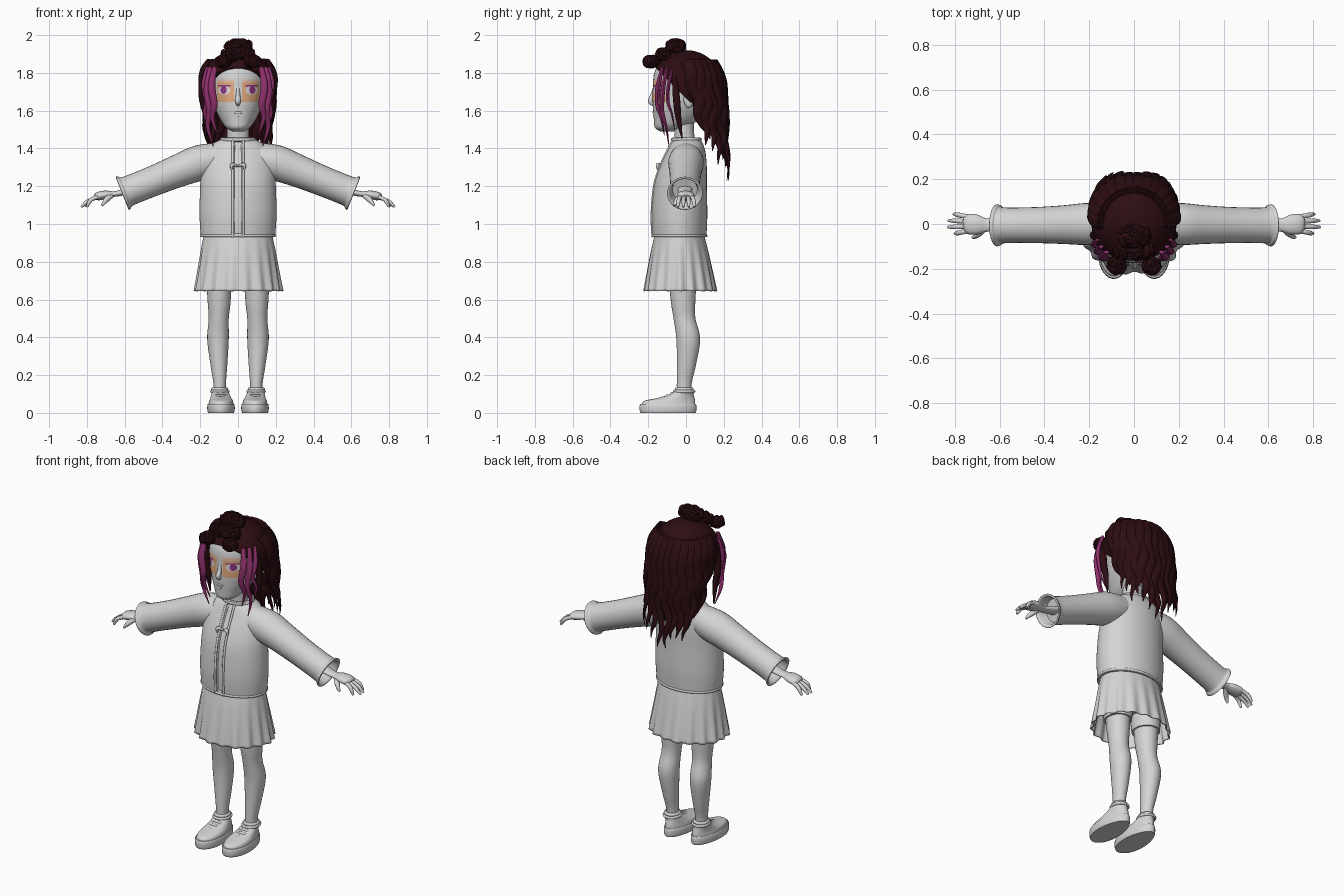
import bpy, bmesh, math, random
from math import sin, cos, pi, radians
from mathutils import Vector, Matrix
from mathutils.bvhtree import BVHTree

random.seed(4)
if "Cube" in bpy.data.objects:
    bpy.data.objects.remove(bpy.data.objects["Cube"])
made = []


def material(name, rgb):
    m = bpy.data.materials.new(name)
    m.use_nodes = True
    m.diffuse_color = (*rgb, 1)
    m.node_tree.nodes["Principled BSDF"].inputs["Base Color"].default_value = (*rgb, 1)
    return m


GREY = material("plain grey", (0.66, 0.66, 0.66))
HAIR = material("dark brown hair", (0.025, 0.004, 0.006))
PINK = material("magenta hair", (0.28, 0.03, 0.15))
ORANGE = material("orange", (0.8, 0.42, 0.22))
PEACH = material("peach", (0.82, 0.56, 0.43))
WHITE = material("eye white", (0.8, 0.74, 0.76))
IRIS = material("purple iris", (0.3, 0.04, 0.25))


def finish(name, bm, mat, mirror=False, thick=0):
    bmesh.ops.recalc_face_normals(bm, faces=bm.faces[:])
    mesh = bpy.data.meshes.new(name)
    bm.to_mesh(mesh)
    bm.free()
    mesh.materials.append(mat)
    ob = bpy.data.objects.new(name, mesh)
    bpy.context.collection.objects.link(ob)
    if thick:
        ob.modifiers.new("Thickness", 'SOLIDIFY').thickness = thick
    if mirror:
        ob.modifiers.new("Mirror", 'MIRROR').use_mirror_merge = False
    made.append(ob)
    return ob


def spline(keys, n):
    """Smooth curve through tuples of any length."""
    out = []
    for i in range(len(keys) - 1):
        a, b, c, d = (keys[max(i - 1, 0)], keys[i], keys[i + 1], keys[min(i + 2, len(keys) - 1)])
        for k in range(n):
            t = k / n
            out.append([0.5 * (2 * q + (r - p) * t + (2 * p - 5 * q + 4 * r - s) * t * t
                               + (3 * q - p - 3 * r + s) * t ** 3) for p, q, r, s in zip(a, b, c, d)])
    return out + [list(keys[-1])]


def loft(bm, rings, caps=True, closed=False):
    vs = [[bm.verts.new(p) for p in r] for r in rings]
    n = len(vs[0])
    for a, b in zip(vs, vs[1:] + (vs[:1] if closed else [])):
        for j in range(n):
            bm.faces.new((a[j], a[(j + 1) % n], b[(j + 1) % n], b[j]))
    if caps and not closed:
        bm.faces.new(vs[0])
        bm.faces.new(vs[-1])


def stack(bm, keys, seg=32, n=5, warp=None, caps=True):
    """Loft of level ellipses; keys are (z, cx, cy, rx, ry)."""
    rings = []
    for z, cx, cy, rx, ry in spline(keys, n):
        ring = []
        for j in range(seg):
            a = 2 * pi * j / seg
            p = Vector((cx + rx * cos(a), cy + ry * sin(a), z))
            ring.append(warp(p, a) if warp else p)
        rings.append(ring)
    loft(bm, rings, caps)


def tube(bm, keys, ref=(0, 1, 0), flat=1.0, seg=10, n=5, axis=None, closed=False):
    """Tube along (x, y, z, radius) keys; flat squashes it along ref."""
    pts = spline(keys, n)
    if closed:
        pts.pop()
    ref, rings, m = Vector(ref), [], len(pts)
    for i, p in enumerate(pts):
        nxt, prv = (pts[(i + 1) % m], pts[i - 1]) if closed else (pts[min(i + 1, m - 1)], pts[max(i - 1, 0)])
        t = Vector(axis) if axis else Vector(nxt[:3]) - Vector(prv[:3])
        side = t.cross(ref).normalized()
        up = side.cross(t).normalized()
        c, r = Vector(p[:3]), max(p[3], 0.001)
        rings.append([c + side * r * cos(2 * pi * j / seg) + up * r * flat * sin(2 * pi * j / seg)
                      for j in range(seg)])
    loft(bm, rings, True, closed)


def ball(bm, c, r, seg=20):
    bmesh.ops.create_uvsphere(bm, u_segments=seg, v_segments=seg // 2, radius=1,
                              matrix=Matrix.Translation(c) @ Matrix.Diagonal((*r, 1)))


def hoop(bm, z, cy, rx, ry, r, cx=0):
    keys = [(cx + rx * cos(k * pi / 16), cy + ry * sin(k * pi / 16), z, r) for k in range(33)]
    tube(bm, keys, ref=(0, 0, 1), n=1, seg=8, closed=True)


# Head, with nose, lips and ears
bm = bmesh.new()
stack(bm, [(1.49, 0, -.10, .03, .035), (1.51, 0, -.09, .062, .075), (1.55, 0, -.05, .092, .12),
           (1.62, 0, -.02, .125, .155), (1.7, 0, 0, .142, .175), (1.8, 0, 0, .148, .168),
           (1.87, 0, 0, .11, .12), (1.9, 0, 0, .03, .03)], seg=40)
head = finish("head", bm, GREY)
bvh = BVHTree.FromPolygons([v.co.copy() for v in head.data.vertices],
                           [tuple(p.vertices) for p in head.data.polygons])
bm = bmesh.new()
tube(bm, [(0, -.168, 1.72, .008), (0, -.178, 1.68, .012), (0, -.187, 1.648, .015), (0, -.17, 1.63, .008)])
ball(bm, (0, -.165, 1.59), (.026, .012, .008))
ball(bm, (0, -.162, 1.574), (.022, .012, .008))
finish("nose_and_lips", bm, GREY)
bm = bmesh.new()
ball(bm, (.146, .015, 1.66), (.014, .028, .045))
finish("ears", bm, GREY, mirror=True)


# Eye patches laid over the face
def patch(name, cx, cz, w, h, lift, mat, rounded=False, n=10):
    bm = bmesh.new()
    grid = []
    for i in range(n + 1):
        row = []
        for j in range(n + 1):
            u, v = 2 * i / n - 1, 2 * j / n - 1
            if rounded:
                u, v = u * math.sqrt(1 - v * v / 2), v * math.sqrt(1 - u * u / 2)
            x, z = cx + u * w / 2, cz + v * h / 2
            hit = bvh.ray_cast(Vector((x, -1, z)), Vector((0, 1, 0)))[0]
            row.append(bm.verts.new((x, hit.y - lift, z)))
        grid.append(row)
    for i in range(n):
        for j in range(n):
            bm.faces.new((grid[i][j], grid[i + 1][j], grid[i + 1][j + 1], grid[i][j + 1]))
    finish(name, bm, mat, mirror=True)


patch("eye_patches", .066, 1.697, .092, .104, .003, ORANGE)
patch("brow_bands", .066, 1.757, .092, .018, .003, PEACH)
patch("eye_whites", .072, 1.708, .066, .046, .005, WHITE, True)
patch("irises", .076, 1.71, .032, .042, .007, IRIS, True)
patch("lashes", .072, 1.732, .066, .007, .008, IRIS)

# Neck
bm = bmesh.new()
stack(bm, [(1.4, 0, 0, .07, .06), (1.47, 0, -.008, .058, .052), (1.56, 0, -.015, .058, .056)])
finish("neck", bm, GREY)


# Jacket with a recessed front opening
def opening(p, a):
    if sin(a) < 0 and abs(p.x) < .021:
        p.y += .018
    return p


body = [(.93, 0, -.035, .196, .143), (1.05, 0, -.035, .204, .148), (1.2, 0, -.03, .2, .14),
        (1.3, 0, -.015, .195, .125), (1.38, 0, 0, .178, .103), (1.425, 0, .004, .135, .085),
        (1.452, 0, .004, .08, .066)]
bm = bmesh.new()
stack(bm, body, seg=128, warp=opening)
finish("jacket", bm, GREY)
bm = bmesh.new()
for s in (-1, 1):
    tube(bm, [(s * .027, cy - ry * .985, z, .007) for z, cx, cy, rx, ry in body])
    tube(bm, [(0, -.135, 1.305, .005), (s * .03, -.15, 1.315, .01), (s * .034, -.15, 1.29, .006)])
hoop(bm, 1.447, .002, .084, .07, .012)
hoop(bm, .938, -.035, .193, .141, .008)
finish("jacket_trim", bm, GREY)

# Sleeves, cuffs and hands
AX = (.93, 0, -.37)
bm = bmesh.new()
tube(bm, [(.1, 0, 1.35, .085), (.2, 0, 1.325, .094), (.32, -.003, 1.28, .086), (.45, -.005, 1.227, .08),
          (.58, -.006, 1.175, .08), (.6, -.006, 1.167, .09), (.612, -.006, 1.162, .094),
          (.608, -.006, 1.164, .08), (.56, -.006, 1.183, .066)], seg=28, axis=AX)
finish("sleeves", bm, GREY, mirror=True)
bm = bmesh.new()
tube(bm, [(.55, -.005, 1.185, .04), (.62, -.005, 1.165, .032), (.66, -.005, 1.158, .03),
          (.70, -.003, 1.155, .044), (.74, 0, 1.147, .045), (.757, 0, 1.14, .03)],
     ref=(0, 0, 1), flat=.5, seg=16)
for k, reach in enumerate((.8, .83, .828, .805)):
    y = -.034 + .023 * k
    tube(bm, [(.735, y * .9, 1.148, .011), (.775, y * 1.1, 1.13, .011),
              ((.775 + reach) / 2, y * 1.2, 1.115, .0105), (reach, y * 1.25, 1.09, .006)])
tube(bm, [(.665, -.015, 1.155, .014), (.69, -.04, 1.135, .015), (.708, -.055, 1.115, .011),
          (.72, -.06, 1.097, .006)])
finish("hands", bm, GREY, mirror=True)


# Pleated skirt, open below
def pleat(p, a):
    k = max(0, (.94 - p.z) / .295) * .035 * (cos(18 * a) + .4 * cos(7 * a))
    return Vector((p.x * (1 + k), -.03 + (p.y + .03) * (1 + k), p.z))


bm = bmesh.new()
stack(bm, [(.645, 0, -.03, .23, .19), (.75, 0, -.032, .213, .172), (.86, 0, -.034, .196, .151),
           (.95, 0, -.035, .18, .13)], seg=144, warp=pleat, caps=False)
finish("skirt", bm, GREY, thick=.006)

# Shorts and legs
bm = bmesh.new()
stack(bm, [(.75, 0, -.025, .13, .08), (.8, 0, -.03, .17, .11), (.93, 0, -.035, .175, .12)])
finish("hips", bm, GREY)
bm = bmesh.new()
stack(bm, [(.665, .1, -.018, .075, .082), (.75, .098, -.022, .08, .088), (.86, .09, -.03, .085, .095)])
finish("shorts_legs", bm, GREY, mirror=True)
bm = bmesh.new()
stack(bm, [(.06, .097, -.01, .034, .038), (.15, .097, -.01, .033, .039), (.25, .101, .002, .044, .05),
           (.39, .106, .012, .057, .063), (.5, .102, -.008, .053, .058), (.58, .1, -.015, .06, .064),
           (.7, .1, -.018, .067, .074)], seg=28)
hoop(bm, .125, -.01, .036, .04, .01, .097)
finish("legs_and_socks", bm, GREY, mirror=True)


# Shoes, broader at the toe
def toe(p, a):
    wide = 1 + .12 * -sin(a)
    return Vector((.09 + (p.x - .09) * wide, p.y, p.z))


bm = bmesh.new()
stack(bm, [(0, .09, -.095, .068, .146), (.012, .09, -.095, .072, .15), (.04, .09, -.095, .072, .15),
           (.048, .09, -.095, .068, .146)], seg=40, n=2, warp=toe)
finish("soles", bm, GREY, mirror=True)
bm = bmesh.new()
stack(bm, [(.045, .09, -.093, .066, .142), (.064, .09, -.086, .062, .134), (.078, .091, -.055, .055, .1),
           (.095, .093, -.027, .049, .068), (.115, .096, -.01, .044, .052)], seg=40, warp=toe)
hoop(bm, .113, -.01, .044, .052, .008, .096)
for y, z in ((-.125, .077), (-.1, .088), (-.075, .1)):
    tube(bm, [(.048, y + .01, z - .018, .007), (.075, y, z, .008), (.11, y, z, .008), (.135, y + .01, z - .018, .007)])
finish("shoes", bm, GREY, mirror=True)

# Hair cap, cut along a slanting hairline
bm = bmesh.new()
ball(bm, (0, .002, 1.74), (.19, .188, .18), 48)
cut = bmesh.ops.bisect_plane(bm, geom=bm.verts[:] + bm.edges[:] + bm.faces[:], plane_co=(0, -.16, 1.825),
                             plane_no=(0, 1, 1), clear_inner=True)
bmesh.ops.holes_fill(bm, edges=[e for e in bm.edges if e.is_boundary])
finish("hair_cap", bm, HAIR)

# Wavy back locks in two layers, longest in the middle
bm = bmesh.new()
for layer, count in ((0, 14), (1, 11)):
    for k in range(count):
        phi = radians(4 + 172 * k / (count - 1))
        d, side = Vector((cos(phi), sin(phi), 0)), Vector((-sin(phi), cos(phi), 0))
        end = 1.44 - .2 * sin(phi) + random.uniform(-.03, .06) + .05 * layer
        phase = random.uniform(0, 1.5)
        keys = []
        for i in range(13):
            t = i / 12
            z = 1.86 + (end - 1.86) * t
            r = .2 - .05 * max(0, 1 - t * 4) ** 2 - .018 * layer - .03 * t * abs(d.x)
            wave = .014 * min(1, t * 2) * sin(t * 17 + phase)
            p = d * r + side * wave + d * .008 * sin(t * 15 + phase) * t
            keys.append((p.x, p.y + .09 * t * abs(d.x) + .015 * t, z, .034 * (1 - t ** 3) + .002))
        tube(bm, keys, ref=d, flat=.55, seg=10, n=3)
finish("back_locks", bm, HAIR)

# Dark temple locks and magenta front strands
bm = bmesh.new()
tube(bm, [(.165, -.06, 1.78, .015), (.178, -.05, 1.66, .02), (.168, -.04, 1.56, .016), (.172, -.02, 1.45, .003)])
finish("temple_locks", bm, HAIR, mirror=True)
bm = bmesh.new()
for x, y, end, w in ((.128, -.135, 1.47, .02), (.152, -.11, 1.41, .018), (.168, -.08, 1.5, .014)):
    drop = 1.83 - end
    tube(bm, [(x - .005, y + .01, 1.83, w * .6), (x + .012, y - .012, 1.83 - drop * .28, w),
              (x - .002, y - .016, 1.83 - drop * .55, w * .9), (x + .008, y + .005, 1.83 - drop * .75, w * .6),
              (x - .022, y + .02, end, .002)], flat=.7)
finish("front_strands", bm, PINK, mirror=True)

# Curly bun and fringe made of small rings of hair
bm = bmesh.new()
clusters = [((0, -.055, 1.94), (.065, .04, .026), 26), ((0, -.12, 1.895), (.08, .03, .022), 20),
            ((-.078, -.185, 1.86), (.03, .028, .016), 13), ((.078, -.185, 1.86), (.03, .028, .016), 13)]
for c, size, count in clusters:
    ball(bm, c, [v * 1.2 for v in size], 16)
    for k in range(count):
        v = Vector([random.gauss(0, 1) for i in range(3)]).normalized()
        o = Vector([a + b * q for a, b, q in zip(c, size, v)])
        u = v.orthogonal().normalized()
        w = v.cross(u)
        keys = []
        for i in range(13):
            p = o + (u * cos(i * pi / 6) + w * sin(i * pi / 6)) * .021
            keys.append((*p, .0105))
        tube(bm, keys, ref=v, n=1, seg=7, closed=True)
finish("curly_bun", bm, HAIR)

bpy.ops.object.select_all(action='DESELECT')
for ob in made:
    ob.select_set(True)
bpy.context.view_layer.objects.active = made[0]
bpy.ops.object.shade_smooth_by_angle(angle=radians(45))
